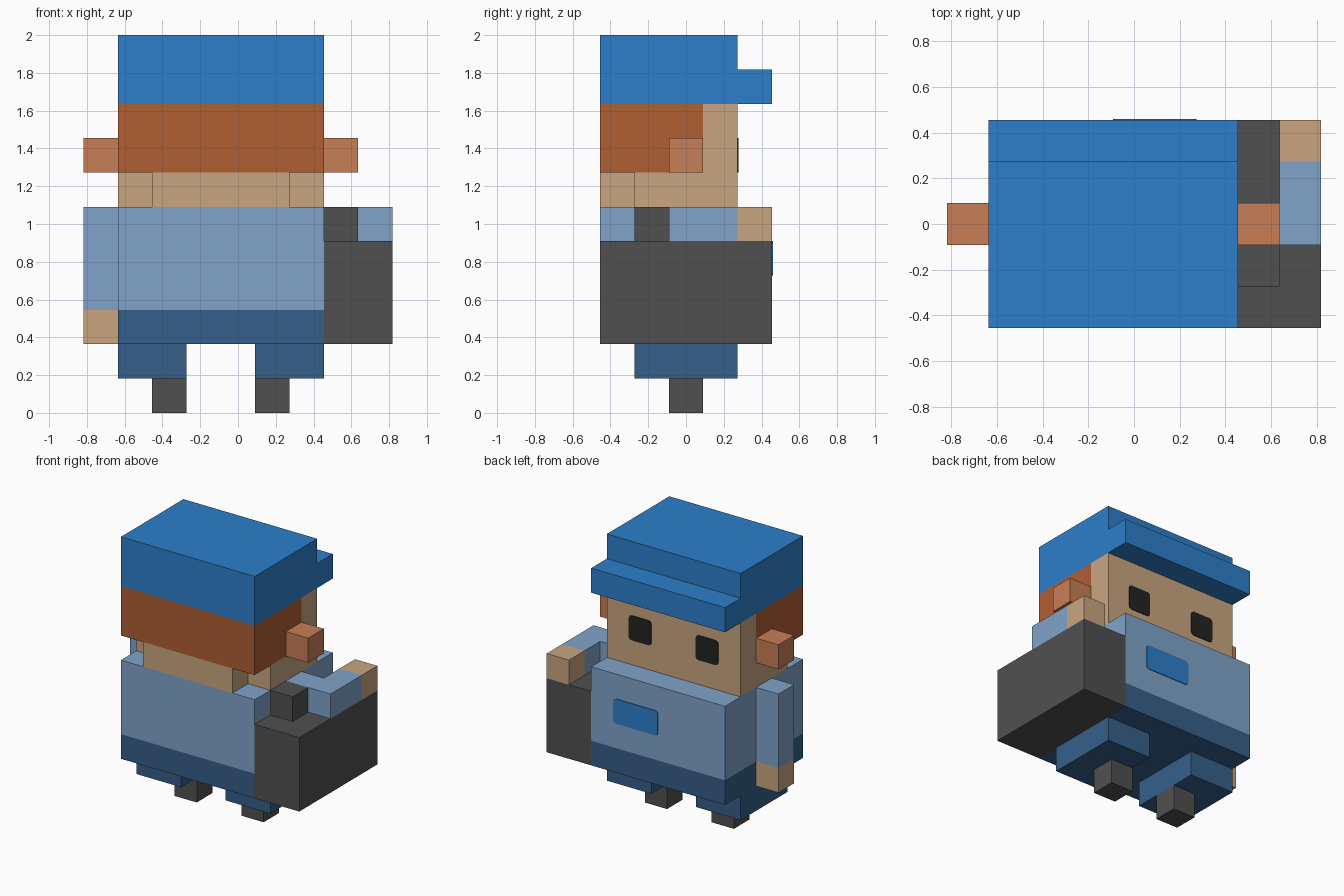
import bpy
import bmesh

if "Cube" in bpy.data.objects:
    bpy.data.objects.remove(bpy.data.objects["Cube"], do_unlink=True)

UNIT = 2 / 11                 # size of one block
ORIGIN = (-4.5, -2.5, 0)      # block grid corner, in blocks


def material(name, hex_code):
    """One flat colour, converted from display to linear values."""
    rgb = [int(hex_code[i:i + 2], 16) / 255 for i in range(0, 6, 2)]
    linear = [c / 12.92 if c <= 0.04045 else ((c + 0.055) / 1.055) ** 2.4 for c in rgb]
    mat = bpy.data.materials.new(name)
    mat.use_nodes = True
    mat.diffuse_color = (*linear, 1)
    shader = next(n for n in mat.node_tree.nodes if n.type == "BSDF_PRINCIPLED")
    shader.inputs["Base Color"].default_value = (*linear, 1)
    return mat


CAP = material("cap blue", "2D7FCB")
HAIR = material("hair brown", "B05E34")
EAR = material("ear orange", "C77E56")
SKIN = material("skin tan", "C8A680")
SHIRT = material("shirt light blue", "80A4C9")
TROUSERS = material("trouser blue", "355F8A")
GREY = material("dark grey", "505050")
BLACK = material("eye black", "232323")


def block(name, mat, x, y, z, round_corners=False):
    """Box spanning the given (low, high) block ranges."""
    spans = [[(v + o) * UNIT for v in span] for span, o in zip((x, y, z), ORIGIN)]
    bm = bmesh.new()
    bmesh.ops.create_cube(bm, size=1)
    for v in bm.verts:
        v.co = [low if c < 0 else high for c, (low, high) in zip(v.co, spans)]
    if round_corners:
        edges = [e for e in bm.edges
                 if abs(e.verts[0].co.y - e.verts[1].co.y) > 1e-4]
        bmesh.ops.bevel(bm, geom=edges, offset=0.12 * UNIT, segments=2,
                        profile=0.5, affect="EDGES")
    mesh = bpy.data.meshes.new(name)
    bm.to_mesh(mesh)
    bm.free()
    mesh.materials.append(mat)
    obj = bpy.data.objects.new(name, mesh)
    bpy.context.collection.objects.link(obj)
    return obj


def pair(name, mat, x, y, z, **options):
    """Block and its mirror image about the middle of the body."""
    middle = 8
    block("right_" + name, mat, x, y, z, **options)
    block("left_" + name, mat, (middle - x[1], middle - x[0]), y, z, **options)


def plate(y):
    """Thin depth range standing just proud of a wall."""
    return (y - 0.01, y + 0.03)


BODY = (1, 7)

# Head and cap
block("cap", CAP, BODY, (0, 4), (9, 11))
block("cap_brim", CAP, BODY, (4, 5), (9, 10))
block("hair", HAIR, BODY, (0, 3), (7, 9))
block("face", SKIN, BODY, (3, 4), (7, 9))
block("jaw", SKIN, BODY, (1, 4), (6, 7))
block("nape", SKIN, (2, 6), (0, 1), (6, 7))
pair("ear", EAR, (0, 1), (2, 3), (7, 8))
pair("eye", BLACK, (2, 3), plate(4), (7, 8), round_corners=True)

# Torso with chest badge
block("shirt", SHIRT, BODY, (0, 5), (3, 6))
block("waist", TROUSERS, BODY, (0, 5), (2, 3))
block("badge", CAP, (4, 6), plate(5), (4, 5), round_corners=True)

# Legs and feet
pair("leg", TROUSERS, (1, 3), (1, 4), (1, 2))
pair("foot", GREY, (2, 3), (2, 3), (0, 1))

# Hanging arm
block("right_arm", SHIRT, (0, 1), (2, 3), (3, 6))
block("right_hand", SKIN, (0, 1), (2, 3), (2, 3))

# Bent arm resting on the carried case
block("left_shoulder", SHIRT, (7, 8), (2, 3), (5, 6))
block("left_forearm", SHIRT, (8, 9), (2, 4), (5, 6))
block("left_hand", SKIN, (8, 9), (4, 5), (5, 6))
block("case", GREY, (7, 9), (0, 5), (2, 5))
block("case_knob", GREY, (7, 8), (1, 2), (5, 6))
